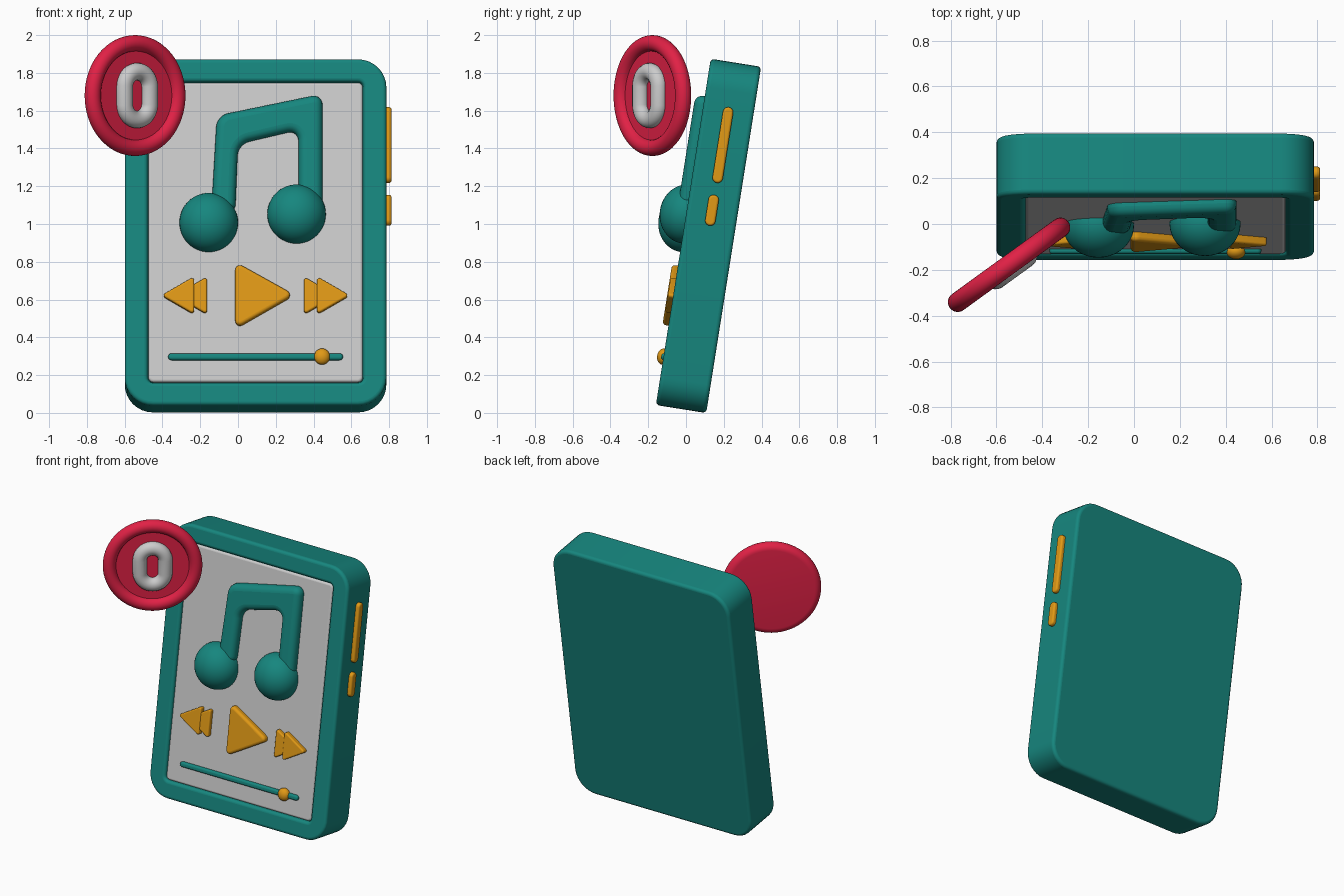
import bpy, bmesh
from math import radians, sin, cos, pi
from mathutils import Matrix, Vector

if "Cube" in bpy.data.objects:
    bpy.data.objects.remove(bpy.data.objects["Cube"])

TILT = radians(9)
CX, CY, CZ = 0.093, 0.119, 0.937
BODY = Matrix.Translation((0, CY, CZ)) @ Matrix.Rotation(-TILT, 4, 'X')


def material(name, rgb):
    m = bpy.data.materials.new(name)
    m.diffuse_color = (*rgb, 1)
    m.use_nodes = True
    m.node_tree.nodes["Principled BSDF"].inputs["Base Color"].default_value = m.diffuse_color
    return m


TEAL = material("teal", (0.008, 0.24, 0.21))
GOLD = material("amber", (0.75, 0.32, 0.008))
RED = material("red", (0.75, 0.015, 0.06))


def up(z, d=-0.15):
    """World height -> height along the tilted body."""
    return (z - CZ + d * sin(TILT)) / cos(TILT)


def finish(name, bm, mat, matrix, bevel=0):
    bmesh.ops.recalc_face_normals(bm, faces=bm.faces)
    me = bpy.data.meshes.new(name)
    bm.to_mesh(me)
    bm.free()
    ob = bpy.data.objects.new(name, me)
    bpy.context.collection.objects.link(ob)
    ob.matrix_world = matrix
    if mat:
        me.materials.append(mat)
    if bevel:
        mod = ob.modifiers.new("Bevel", 'BEVEL')
        mod.width, mod.segments = bevel, 5
        mod.limit_method, mod.angle_limit = 'ANGLE', radians(40)
        mod.use_clamp_overlap = False
    bpy.context.view_layer.objects.active = ob
    bpy.ops.object.select_all(action='DESELECT')
    ob.select_set(True)
    bpy.ops.object.shade_smooth_by_angle(angle=radians(40))
    return ob


def plate(name, pts, radius, back, front, bevel, mat, matrix=BODY, frame=0, recess=0):
    """Rounded outline in x/z, extruded along y, optionally with a recessed front."""
    bm = bmesh.new()
    bm.faces.new([bm.verts.new((x, back, z)) for x, z in pts])
    bmesh.ops.bevel(bm, geom=bm.verts[:], offset=radius, segments=8,
                    profile=0.5, affect='VERTICES')
    bm.faces.ensure_lookup_table()
    ext = bmesh.ops.extrude_face_region(bm, geom=bm.faces[:])["geom"]
    for v in ext:
        if isinstance(v, bmesh.types.BMVert):
            v.co.y = front
    bmesh.ops.recalc_face_normals(bm, faces=bm.faces)
    if frame:
        face = min(bm.faces, key=lambda f: f.calc_center_median().y)
        bmesh.ops.inset_individual(bm, faces=[face], thickness=frame)
        ext = bmesh.ops.extrude_face_region(bm, geom=[face])["geom"]
        bmesh.ops.translate(bm, vec=(0, recess, 0),
                            verts=[g for g in ext if isinstance(g, bmesh.types.BMVert)])
        if face.is_valid:
            bmesh.ops.delete(bm, geom=[face], context='FACES')
    return finish(name, bm, mat, matrix, bevel)


def rect(cx, cz, w, h):
    return [(cx - w / 2, cz - h / 2), (cx + w / 2, cz - h / 2),
            (cx + w / 2, cz + h / 2), (cx - w / 2, cz + h / 2)]


def dome(name, x, z, d, size, mat):
    bm = bmesh.new()
    m = Matrix.Translation((x, d, up(z))) @ Matrix.Diagonal((*size, 1))
    bmesh.ops.create_uvsphere(bm, u_segments=40, v_segments=24, radius=1, matrix=m)
    finish(name, bm, mat, BODY)


# Body with framed recess, and the screen panel in it
plate("body", rect(CX, 0, 1.385, 1.856), 0.15, 0.135, -0.135, 0.02, TEAL,
      frame=0.122, recess=0.03)
plate("screen", rect(CX, 0, 1.135, 1.606), 0.027, -0.08, -0.127, 0.014, None)

# Music symbol: joined stems and two round heads
plate("note_beam", [(x, up(z)) for x, z in
      [(-0.142, 1.05), (-0.112, 1.575), (0.447, 1.69), (0.447, 1.08),
       (0.32, 1.08), (0.32, 1.50), (0.0, 1.425), (-0.015, 1.05)]],
      0.06, -0.09, -0.185, 0.042, TEAL)
dome("note_head_left", -0.155, 1.01, -0.135, (0.155, 0.14, 0.157), TEAL)
dome("note_head_right", 0.31, 1.055, -0.135, (0.155, 0.14, 0.157), TEAL)

# Play button and the mirrored skip arrows
plate("play_button", [(-0.015, up(0.445)), (0.30, up(0.625)), (-0.015, up(0.80))],
      0.05, -0.11, -0.167, 0.018, GOLD)
for side, flip in (("rewind", False), ("forward", True)):
    for label, tip, base, front in (("outer", -0.405, -0.232, -0.163),
                                    ("inner", -0.335, -0.163, -0.157)):
        tri = [(tip, up(0.622)), (base, up(0.522)), (base, up(0.722))]
        if flip:
            tri = [(2 * CX - x, z) for x, z in tri]
        plate(f"{side}_arrow_{label}", tri, 0.025, -0.11, front, 0.01, GOLD)

# Progress slider
plate("slider_track", rect(CX, up(0.30), 0.925, 0.036), 0.0175, -0.11, -0.147, 0.013, TEAL)
dome("slider_knob", 0.445, 0.30, -0.137, (0.042, 0.032, 0.043), GOLD)

# Side buttons on the right edge
SIDE = BODY @ Matrix.Translation((CX + 0.69, 0, 0)) @ Matrix.Rotation(pi / 2, 4, 'Z')
plate("volume_button", rect(0, 0.487, 0.055, 0.405), 0.027, 0.04, -0.029, 0.012, GOLD, SIDE)
plate("power_button", rect(-0.003, 0.137, 0.055, 0.165), 0.027, 0.04, -0.029, 0.012, GOLD, SIDE)

# Round badge: lathed disc with raised front rim and flat back
BADGE = Matrix.Translation((-0.545, -0.178, 1.68)) @ Matrix.Rotation(radians(36), 4, 'Z')
profile = [(0, 0.043), (0.277, 0.043)]
profile += [(0.277 + 0.043 * sin(a), 0.043 * cos(a))
            for a in [pi * i / 12 for i in range(1, 17)]]
profile += [(0.235, -0.008), (0, -0.008)]
bm = bmesh.new()
vs = [bm.verts.new((r, y, 0)) for r, y in profile]
es = [bm.edges.new(p) for p in zip(vs, vs[1:])]
bmesh.ops.spin(bm, geom=vs + es, cent=(0, 0, 0), axis=(0, 1, 0), angle=2 * pi,
               steps=64, use_duplicate=False)
bmesh.ops.remove_doubles(bm, verts=bm.verts, dist=0.0005)
finish("badge", bm, RED, BADGE)

# Oval ring on the badge: round tube swept along a stadium path
bm = bmesh.new()
rings = []
for i in range(50):
    a = 2 * pi * (i + 0.5) / 50
    n = Vector((cos(a), 0, sin(a)))
    c = n * 0.082 + Vector((0, -0.018, 0.045 if sin(a) > 0 else -0.045))
    rings.append([bm.verts.new(c + n * 0.046 * cos(b) + Vector((0, 0.044 * sin(b), 0)))
                  for b in [2 * pi * k / 16 for k in range(16)]])
for i in range(50):
    p, q = rings[i], rings[(i + 1) % 50]
    for k in range(16):
        j = (k + 1) % 16
        bm.faces.new((p[k], p[j], q[j], q[k]))
finish("badge_oval_ring", bm, None, BADGE)
